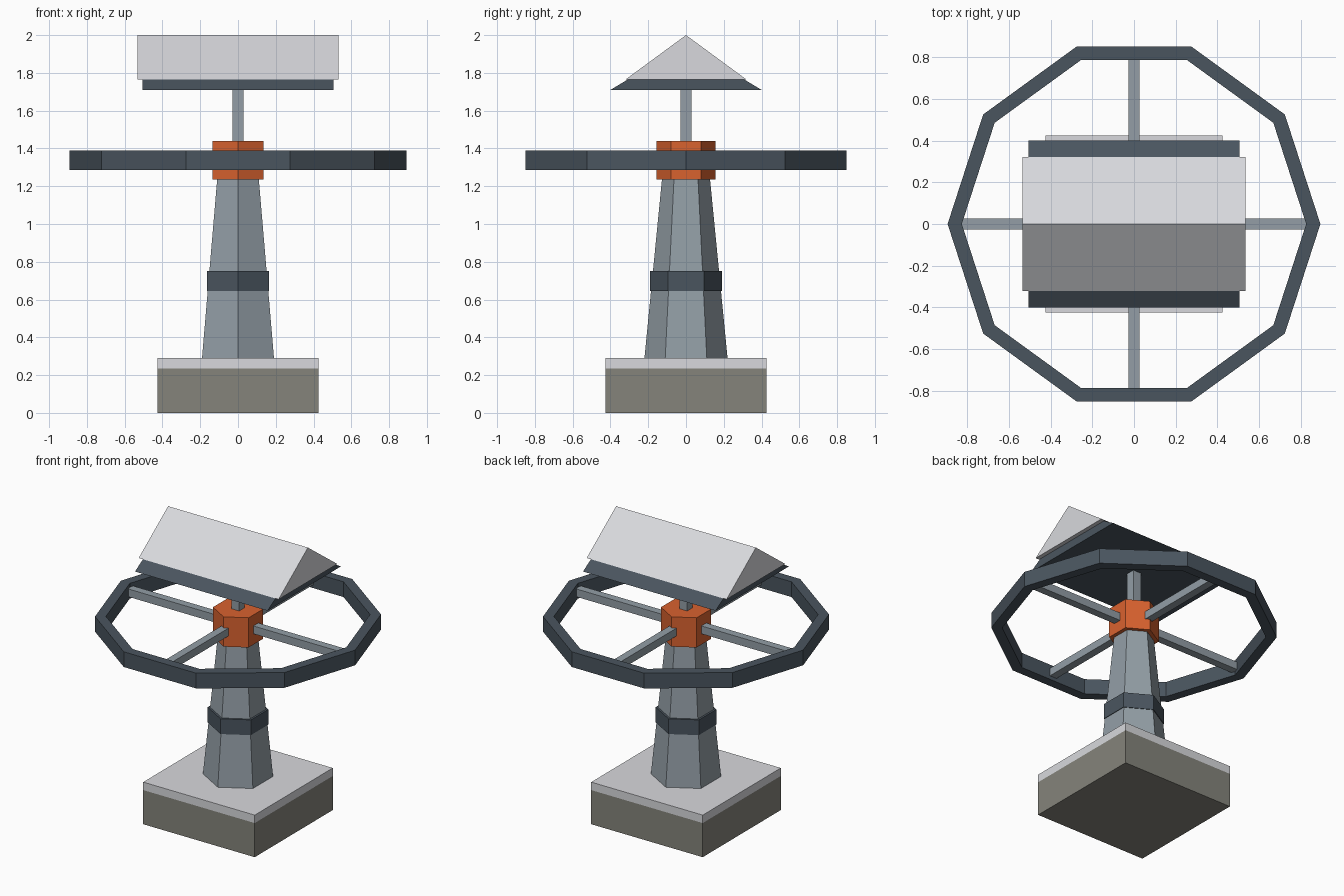
import bpy, bmesh, math

if "Cube" in bpy.data.objects:
    bpy.data.objects.remove(bpy.data.objects["Cube"])


def material(name, hex_rgb):
    parts = [int(hex_rgb[i:i + 2], 16) / 255 for i in (0, 2, 4)]
    linear = [c / 12.92 if c < 0.04 else ((c + 0.055) / 1.055) ** 2.4 for c in parts]
    mat = bpy.data.materials.new(name)
    mat.use_nodes = True
    mat.diffuse_color = (*linear, 1)
    mat.node_tree.nodes["Principled BSDF"].inputs["Base Color"].default_value = (*linear, 1)
    return mat


steel = material("steel grey", "939EA6")
dark = material("dark slate", "4A555F")
orange = material("orange", "D9622F")
concrete = material("concrete", "85847B")
white = material("off white", "D8D9DD")


def loft(name, rings, mat, closed=False):
    """Skin equal-sized point rings; a closed loft joins last ring to first."""
    bm = bmesh.new()
    loops = [[bm.verts.new(p) for p in ring] for ring in rings]
    pairs = list(zip(loops, loops[1:]))
    if closed:
        pairs.append((loops[-1], loops[0]))
    else:
        bm.faces.new(loops[0])
        bm.faces.new(loops[-1])
    for a, b in pairs:
        for i in range(len(a)):
            j = (i + 1) % len(a)
            bm.faces.new((a[i], a[j], b[j], b[i]))
    bmesh.ops.recalc_face_normals(bm, faces=bm.faces)
    mesh = bpy.data.meshes.new(name)
    bm.to_mesh(mesh)
    bm.free()
    mesh.materials.append(mat)
    obj = bpy.data.objects.new(name, mesh)
    bpy.context.collection.objects.link(obj)
    return obj


def polygon(sides, radius, z, start=0.0):
    step = math.tau / sides
    return [(radius * math.cos(start + i * step), radius * math.sin(start + i * step), z)
            for i in range(sides)]


def hexagon(name, r0, z0, r1, z1, mat):
    return loft(name, [polygon(6, r0, z0, math.pi / 2), polygon(6, r1, z1, math.pi / 2)], mat)


def box(name, x0, x1, y0, y1, z0, z1, mat):
    return loft(name, [[(x0, y0, z), (x1, y0, z), (x1, y1, z), (x0, y1, z)]
                       for z in (z0, z1)], mat)


def gable(name, half_x, half_y, z0, z1, mat):
    return loft(name, [[(x, -half_y, z0), (x, half_y, z0), (x, 0, z1)]
                       for x in (-half_x, half_x)], mat)


# Plinth
P = 0.425
box("base_block", -P, P, -P, P, 0, 0.235, concrete)
box("base_cap", -P, P, -P, P, 0.235, 0.29, white)

# Hexagonal column, collar and hub
hexagon("column", 0.22, 0.29, 0.127, 1.24, steel)
hexagon("column_collar", 0.19, 0.645, 0.19, 0.75, dark)
hexagon("hub", 0.157, 1.235, 0.157, 1.44, orange)

# Ten-sided ring
loft("ring", [polygon(10, 0.893, 1.285), polygon(10, 0.893, 1.39),
              polygon(10, 0.825, 1.39), polygon(10, 0.825, 1.285)], dark, closed=True)

# Four spokes from hub to ring
S, ZC = 0.027, 1.337
for side, s in (("left", 1), ("right", -1)):
    box(side + "_spoke", *sorted((s * 0.1, s * 0.84)), -S, S, ZC - S, ZC + S, steel)
for side, s in (("front", -1), ("back", 1)):
    box(side + "_spoke", -S, S, *sorted((s * 0.1, s * 0.81)), ZC - S, ZC + S, steel)

# Mast and gabled roof
M = 0.03
box("mast", -M, M, -M, M, 1.42, 1.72, steel)
gable("roof_underside", 0.505, 0.4, 1.71, 1.95, dark)
gable("roof", 0.533, 0.32, 1.765, 2.0, white)
